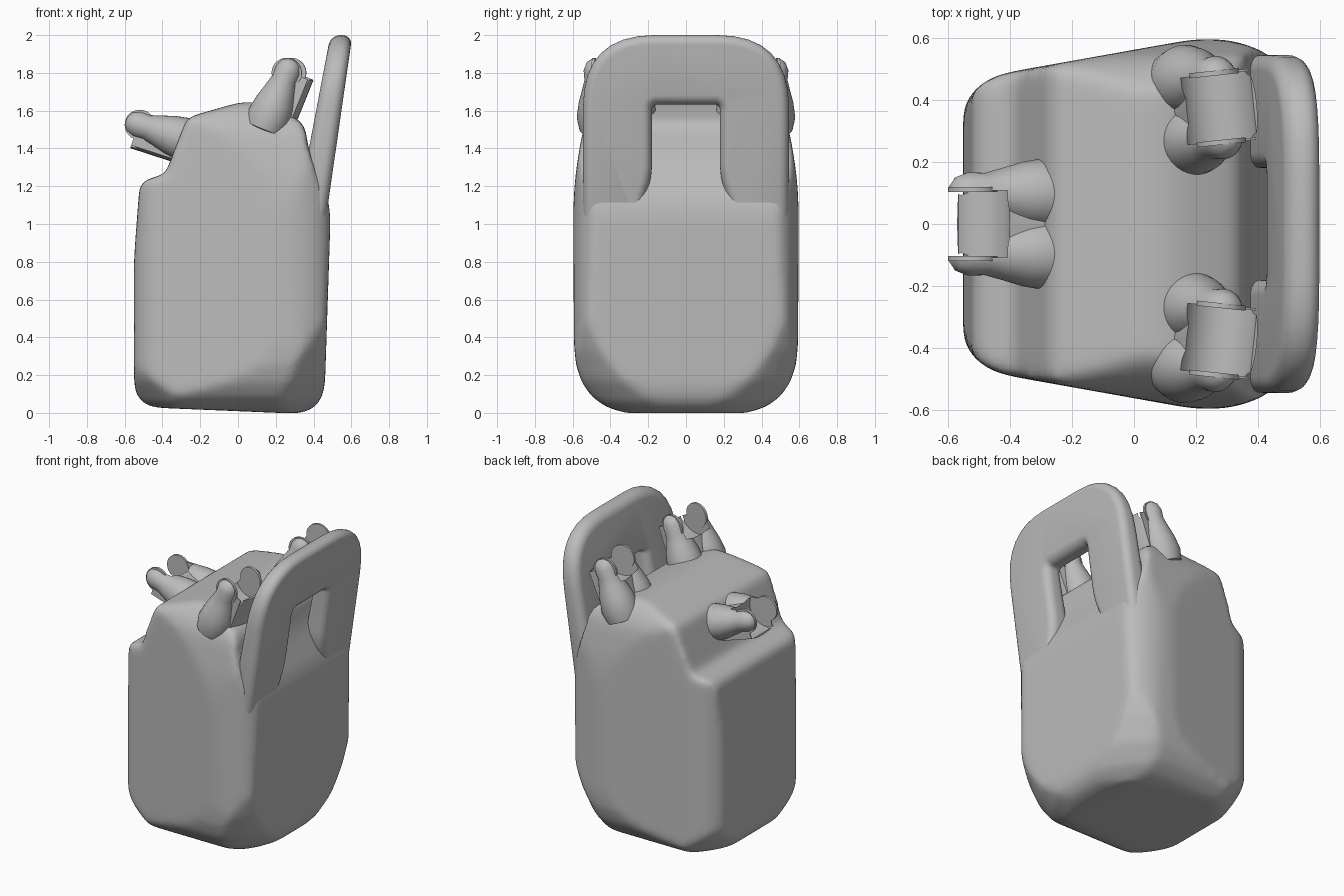
import bpy, bmesh, math
from mathutils import Matrix, Vector

cube = bpy.data.objects.get("Cube")
if cube:
    bpy.data.objects.remove(cube, do_unlink=True)

grey = bpy.data.materials.new("plain grey")
grey.use_nodes = True
grey.diffuse_color = (0.5, 0.5, 0.5, 1)
grey.node_tree.nodes["Principled BSDF"].inputs["Base Color"].default_value = (0.5, 0.5, 0.5, 1)


def new_object(name, bm):
    bmesh.ops.recalc_face_normals(bm, faces=bm.faces)
    mesh = bpy.data.meshes.new(name)
    bm.to_mesh(mesh)
    bm.free()
    obj = bpy.data.objects.new(name, mesh)
    bpy.context.collection.objects.link(obj)
    mesh.materials.append(grey)
    return obj


def activate(obj):
    bpy.ops.object.select_all(action='DESELECT')
    obj.select_set(True)
    bpy.context.view_layer.objects.active = obj


def modify(obj, kind, **settings):
    activate(obj)
    mod = obj.modifiers.new(kind.title(), kind)
    for key, value in settings.items():
        setattr(mod, key, value)
    bpy.ops.object.modifier_apply(modifier=mod.name)


def combine(obj, other, operation):
    modify(obj, 'BOOLEAN', object=other, operation=operation, solver='EXACT')
    bpy.data.objects.remove(other, do_unlink=True)


def smooth(obj, angle=40):
    activate(obj)
    bpy.ops.object.shade_smooth_by_angle(angle=math.radians(angle))


def rounded(corners, steps=6):
    """Round each (u, v, radius) corner of a closed outline."""
    out = []
    for i, (u, v, r) in enumerate(corners):
        p = Vector((u, v))
        a = Vector(corners[i - 1][:2]) - p
        b = Vector(corners[(i + 1) % len(corners)][:2]) - p
        r = min(r, .48 * a.length, .48 * b.length)
        if r == 0:
            out.append(p)
            continue
        a, b = p + a.normalized() * r, p + b.normalized() * r
        for k in range(steps + 1):
            t = k / steps
            out.append(a * (1 - t) ** 2 + p * 2 * t * (1 - t) + b * t ** 2)
    return out


def prism(name, outline, place, low, high):
    """Extrude a 2D outline; place(u, v, w) gives the 3D position."""
    bm = bmesh.new()
    rings = [[bm.verts.new(place(p[0], p[1], w)) for p in outline] for w in (low, high)]
    for ring in rings:
        bm.faces.new(ring)
    n = len(outline)
    for i in range(n):
        j = (i + 1) % n
        bm.faces.new((rings[0][i], rings[0][j], rings[1][j], rings[1][i]))
    return new_object(name, bm)


def lathe(name, profile, segments=32):
    """Spin (radius, height) points about the z axis."""
    bm = bmesh.new()
    verts = [bm.verts.new((r, 0, h)) for r, h in profile]
    edges = [bm.edges.new(pair) for pair in zip(verts, verts[1:])]
    bmesh.ops.spin(bm, geom=verts + edges, axis=(0, 0, 1), cent=(0, 0, 0),
                   angle=2 * math.pi, steps=segments, use_duplicate=False)
    bmesh.ops.remove_doubles(bm, verts=bm.verts, dist=.0005)
    return new_object(name, bm)


def mirrored(half):
    """Complete a symmetric outline from its positive half."""
    return half + [(-u, v, r) for u, v, r in reversed(half)]


# Canister body: side outline, plan outline and end outline intersected
side = [(-.55, .032, .14), (.455, -.01, .18), (.492, 1.1, .1),
        (.375, 1.38, .08), (.352, 1.54, .06), (.08, 1.665, .12), (-.27, 1.565, .04),
        (-.385, 1.265, .02), (-.52, 1.225, .05), (-.552, .8, .1)]
plan = [(-.562, -.462, .17), (.28, -.612, .16), (.50, -.525, .12),
        (.50, .525, .12), (.28, .612, .16), (-.562, .462, .17)]
end = mirrored([(.592, -.01, .38), (.597, 1.2, .2), (.54, 1.54, .1), (.40, 1.68, .1)])
body = prism("canister_body", rounded(side), lambda u, v, w: (u, w, v), -.8, .8)
combine(body, prism("plan_cutter", rounded(plan), lambda u, v, w: (u, v, w), -.3, 2), 'INTERSECT')
combine(body, prism("end_cutter", rounded(end), lambda u, v, w: (w, u, v), -.9, .9), 'INTERSECT')

# Dish that rounds off the lower corners
dish = lathe("dish_cutter", [(0, -.03), (.72, -.03), (.95, .06), (1.1, .17), (1.22, .33),
                             (1.5, .9), (1.5, 2), (0, 2)], 48)
dish.data.transform(Matrix.Translation((-.045, 0, 0)) @ Matrix.Diagonal((.53, .6, 1, 1)))
combine(body, dish, 'INTERSECT')
modify(body, 'REMESH', mode='VOXEL', voxel_size=.02)
modify(body, 'SMOOTH', factor=.5, iterations=16)
smooth(body, 60)

# Leaning arch handle, thinner at the top, with its legs sunk into the body
arch = mirrored([(.23, 1.0, 0), (.545, 1.0, 0), (.545, 2.0, .38)])
hole = [(-.23, 1.1, .05), (-.18, 1.25, .1), (-.18, 1.632, .03),
        (.18, 1.632, .03), (.18, 1.25, .1), (.23, 1.1, .05)]


def lean(u, v, w):
    outer = .48 + .144 * (v - 1.13)
    inner = .385 + .19 * (v - 1.45)
    return (inner + (outer - inner) * w, u, v)


handle = prism("arch_handle", rounded(arch + hole, 8), lean, 0, 1)
modify(handle, 'BEVEL', width=.052, segments=6, limit_method='ANGLE',
       angle_limit=math.radians(50), use_clamp_overlap=False)
smooth(handle, 50)


def cylinder_y(name, radius, depth, y):
    bm = bmesh.new()
    bmesh.ops.create_cone(bm, cap_ends=True, segments=40, radius1=radius, radius2=radius, depth=depth,
                          matrix=Matrix.Translation((0, y, 0)) @ Matrix.Rotation(math.pi / 2, 4, 'X'))
    return new_object(name, bm)


pin = [(0, .08), (.03, .074), (.055, .055), (.07, .015), (.068, -.04), (.084, -.1),
       (.104, -.17), (.117, -.25), (.105, -.32), (0, -.34)]
core = [(0, .01), (.1, .01), (.1, -.3), (0, -.3)]


def forked_mount(name, tip, angle, turn):
    """Two pins with flat inner discs, joined by a broad core with a round seat."""
    mount = lathe(name, core)
    mount.data.transform(Matrix.Translation((.033, 0, 0)) @ Matrix.Diagonal((1, 2.1, 1, 1)))
    combine(mount, cylinder_y("slab_cutter", .6, .23, 0), 'INTERSECT')
    for s in (-1, 1):
        prong = lathe("prong", pin)
        prong.data.transform(Matrix.Translation((0, s * .097, 0)))
        combine(mount, prong, 'UNION')
    combine(mount, cylinder_y("seat_cutter", .122, .216, 0), 'DIFFERENCE')
    for s in (-1, 1):
        combine(mount, cylinder_y("disc", .08, .016, s * .112), 'UNION')
    mount.data.transform(Matrix.Translation(tip) @ Matrix.Rotation(turn, 4, 'Z')
                         @ Matrix.Rotation(angle, 4, 'Y'))
    smooth(mount)


forked_mount("front_mount", (-.52, 0, 1.525), math.radians(72), math.pi)
for label, s in (("left", 1), ("right", -1)):
    forked_mount("rear_mount_" + label, (.27, s * .375, 1.8), math.radians(22), s * math.radians(6))
